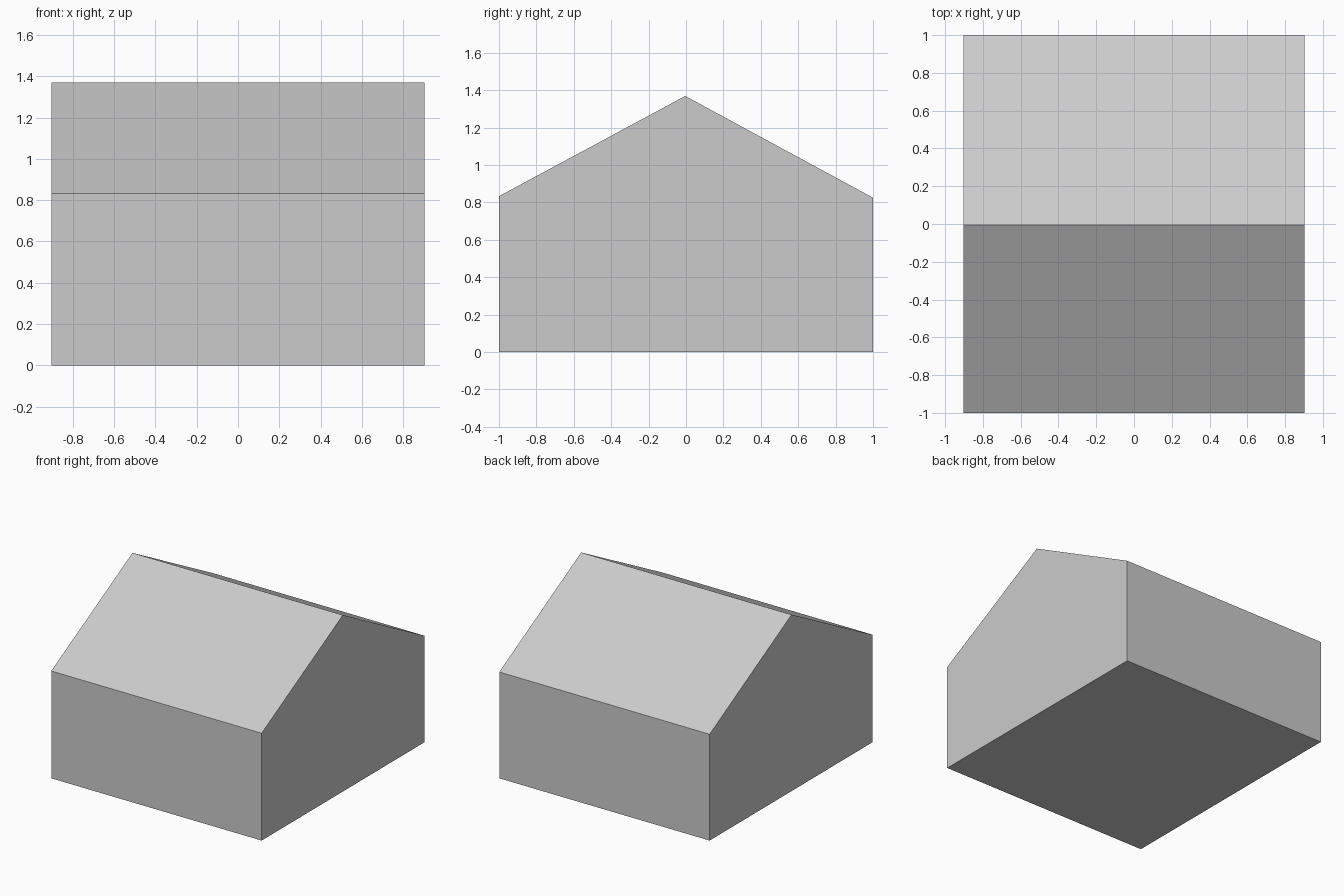
import bpy
import bmesh

if "Cube" in bpy.data.objects:
    bpy.data.objects.remove(bpy.data.objects["Cube"])

HALF_WIDTH = 0.903

# Gable end outline as (y, z); the front eave sits slightly higher than the back
GABLE = [(-1.0, 0.0), (1.0, 0.0), (1.0, 0.825), (-0.004, 1.369), (-1.0, 0.833)]

# House body: gable outline extruded along x
bm = bmesh.new()
gable = bm.faces.new([bm.verts.new((-HALF_WIDTH, y, z)) for y, z in GABLE])
result = bmesh.ops.extrude_face_region(bm, geom=[gable], use_keep_orig=True)
end_verts = [v for v in result["geom"] if isinstance(v, bmesh.types.BMVert)]
bmesh.ops.translate(bm, verts=end_verts, vec=(2 * HALF_WIDTH, 0, 0))
bmesh.ops.recalc_face_normals(bm, faces=bm.faces)

mesh = bpy.data.meshes.new("gabled_house")
bm.to_mesh(mesh)
bm.free()
house = bpy.data.objects.new("gabled_house", mesh)
bpy.context.collection.objects.link(house)
